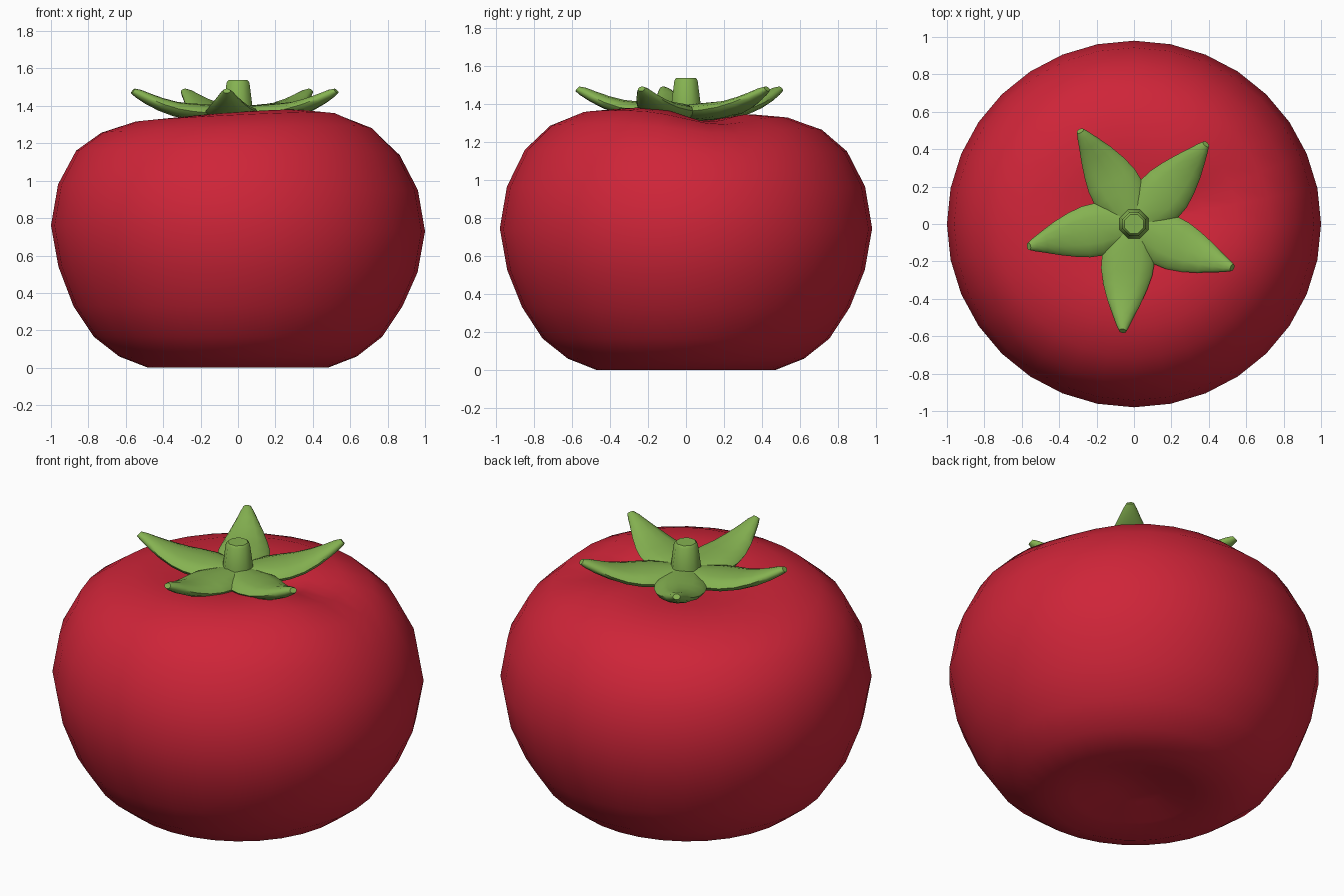
import bpy, math
from mathutils import Vector

if "Cube" in bpy.data.objects:
    bpy.data.objects.remove(bpy.data.objects["Cube"])


def material(name, rgb):
    m = bpy.data.materials.new(name)
    m.diffuse_color = (*rgb, 1)
    m.use_nodes = True
    m.node_tree.nodes["Principled BSDF"].inputs["Base Color"].default_value = m.diffuse_color
    return m


RED = material("tomato red", (0.62, 0.018, 0.040))
GREEN = material("leaf green", (0.235, 0.445, 0.082))


def loft(name, rings, mat):
    """Skin a list of equal-length closed rings, with a fan cap at each end."""
    n = len(rings[0])
    verts = [v for r in rings for v in r]
    faces = []
    for k in range(len(rings) - 1):
        for i in range(n):
            j = (i + 1) % n
            faces.append((k * n + i, k * n + j, (k + 1) * n + j, (k + 1) * n + i))
    for base, flip in ((0, True), ((len(rings) - 1) * n, False)):
        c = len(verts)
        verts.append(sum((Vector(v) for v in rings[0 if flip else -1]), Vector()) / n)
        for i in range(n):
            a, b = base + i, base + (i + 1) % n
            faces.append((b, a, c) if flip else (a, b, c))
    me = bpy.data.meshes.new(name)
    me.from_pydata([tuple(v) for v in verts], [], faces)
    me.materials.append(mat)
    ob = bpy.data.objects.new(name, me)
    bpy.context.collection.objects.link(ob)
    bpy.ops.object.select_all(action='DESELECT')
    ob.select_set(True)
    bpy.context.view_layer.objects.active = ob
    bpy.ops.object.shade_smooth_by_angle(angle=math.radians(50))
    return ob


# Fruit: turned profile (radius, height), uneven shoulder with one groove
profile = [(.04, .075), (.16, .06), (.32, .02), (.48, 0), (.635, .06), (.77, .165),
           (.88, .33), (.96, .525), (1, .745), (.962, .965), (.865, 1.155),
           (.73, 1.275), (.56, 1.338), (.38, 1.352), (.2, 1.325), (.05, 1.295)]
rings = []
for k, (r, z) in enumerate(profile):
    shoulder = (0, .3, .7, 1, 1, .6, .2)[k - 9] if k > 8 else 0
    ring = []
    for i in range(32):
        a = math.tau * i / 32
        d = (math.degrees(a) - 18 + 180) % 360 - 180
        bump = .03 * math.cos(a + math.radians(30)) - .065 * math.exp(-(d / 27) ** 2)
        lean = -.016 * math.cos(a) * r if 6 < k < 11 else 0
        ring.append((r * math.cos(a), .98 * r * math.sin(a), z + shoulder * bump + lean))
    rings.append(ring)
loft("fruit", rings, RED)

# Calyx: five plump upturned leaves (distance, half width, height, half thickness)
leaf = [(0, .07, 1.355, .04), (.1, .12, 1.358, .045), (.18, .142, 1.363, .046),
        (.26, .138, 1.37, .044), (.34, .118, 1.383, .04), (.42, .09, 1.408, .036),
        (.49, .06, 1.438, .031), (.545, .036, 1.466, .025), (.575, .02, 1.48, .016)]
for n in range(5):
    rings = []
    for r, w, z, t in leaf:
        # the leaf axis bends slightly counter-clockwise toward its tip
        a = math.radians(-168 + 72 * n - 5 * (1 - r / .575))
        tilt = .7 * max(0, r - .2) / .375
        ring = []
        for i in range(12):
            b = math.tau * i / 12
            s, u = w * math.cos(b), t * math.sin(b)
            rr = r - u * math.sin(tilt)
            ring.append((rr * math.cos(a) - s * math.sin(a),
                         rr * math.sin(a) + s * math.cos(a),
                         z + u * math.cos(tilt)))
        rings.append(ring)
    loft(f"leaf_{n + 1}", rings, GREEN)

# Stem: short tapered eight-sided stub with a bevelled top
stem = [(.09, 1.34), (.082, 1.41), (.066, 1.525), (.055, 1.538)]
loft("stem", [[(r * math.cos(math.tau * (i + .5) / 8), r * math.sin(math.tau * (i + .5) / 8), z)
               for i in range(8)] for r, z in stem], GREEN)
